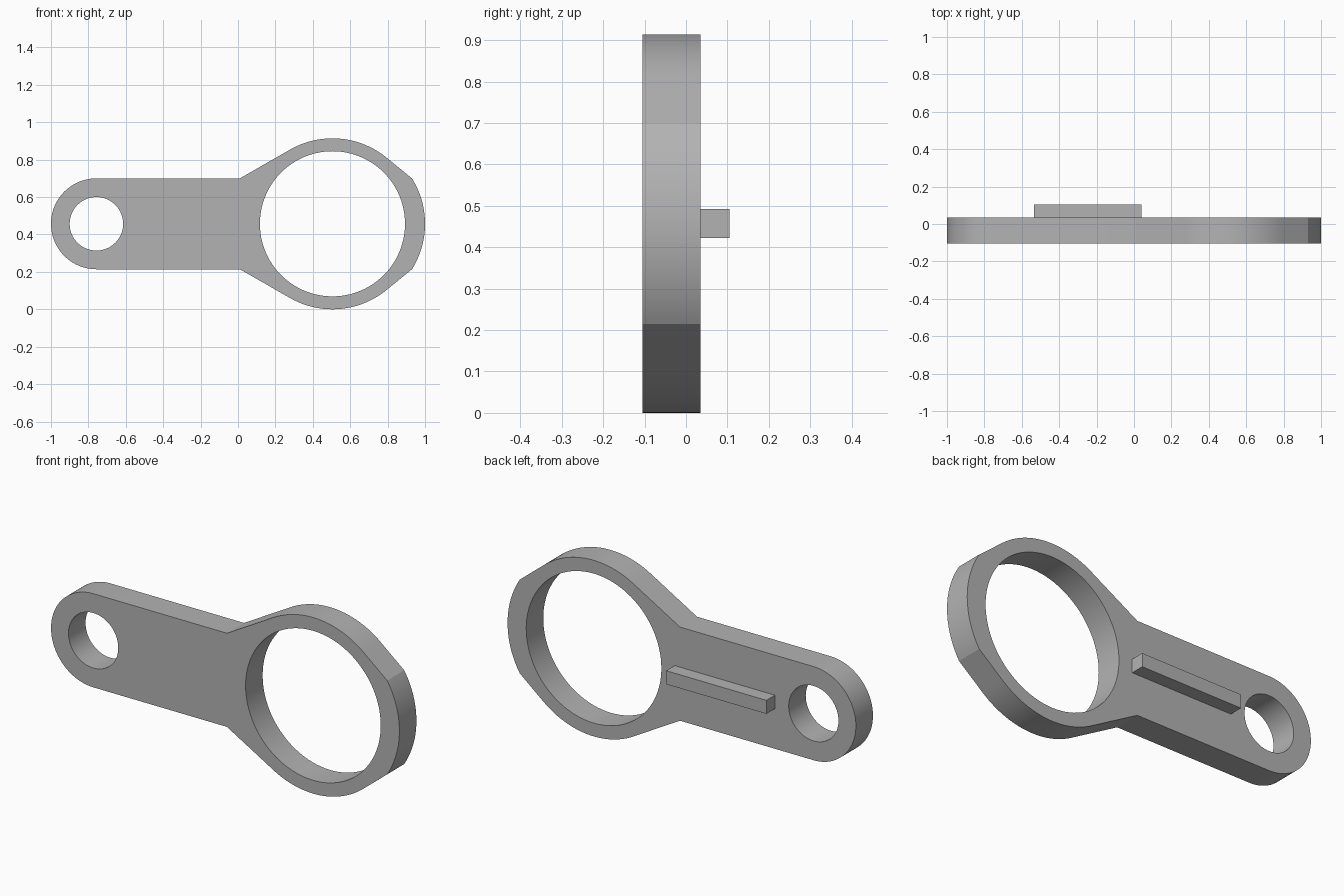
import bpy
import bmesh
from math import cos, sin, radians, hypot, atan2, acos, pi

cube = bpy.data.objects.get("Cube")
if cube:
    bpy.data.objects.remove(cube, do_unlink=True)

# One plain grey for the whole part
grey = bpy.data.materials.new("plain grey")
grey.use_nodes = True
colour = (0.45, 0.45, 0.45, 1)
grey.diffuse_color = colour
grey.node_tree.nodes["Principled BSDF"].inputs["Base Color"].default_value = colour

MID_Z = 0.457
FRONT, BACK, RIB_BACK = -0.105, 0.035, 0.105
EYE_X, EYE_R = -0.757, 0.243      # small end
RING_X, RING_R = 0.505, 0.457     # large end
NECK_X, TIP_X = 0.01, 0.93        # outline corners at arm height
NOSE_X = 1 - RING_R               # centre of the rounded nose


def arc(cx, r, start, end, n):
    """Points on an arc about (cx, 0), end included."""
    return [(cx + r * cos(start + (end - start) * i / n),
             r * sin(start + (end - start) * i / n)) for i in range(n + 1)]


def tangent_angle(x, side):
    """Ring angle where a line from (x, arm height) touches the ring."""
    dx = x - RING_X
    return atan2(EYE_R, dx) + side * acos(RING_R / hypot(dx, EYE_R))


def add_object(name, bm):
    bmesh.ops.recalc_face_normals(bm, faces=bm.faces)
    mesh = bpy.data.meshes.new(name)
    bm.to_mesh(mesh)
    bm.free()
    mesh.materials.append(grey)
    obj = bpy.data.objects.new(name, mesh)
    bpy.context.collection.objects.link(obj)
    return obj


def extruded(name, loops, y0, y1):
    """Fill closed x/z loops, holes included, and extrude them along y."""
    bm = bmesh.new()
    for loop in loops:
        verts = [bm.verts.new((x, y0, z + MID_Z)) for x, z in loop]
        for a, b in zip(verts, verts[1:] + verts[:1]):
            bm.edges.new((a, b))
    bmesh.ops.triangle_fill(bm, edges=bm.edges[:], use_beauty=True, normal=(0, -1, 0))
    result = bmesh.ops.extrude_face_region(bm, geom=bm.faces[:], use_keep_orig=True)
    moved = [v for v in result["geom"] if isinstance(v, bmesh.types.BMVert)]
    bmesh.ops.translate(bm, verts=moved, vec=(0, y1 - y0, 0))
    return add_object(name, bm)


# Upper half of the outline, from nose to small end, then mirrored
nose_end = atan2(EYE_R, TIP_X - NOSE_X)
upper = arc(NOSE_X, RING_R, 0, nose_end, 14)
upper[-1] = (TIP_X, EYE_R)
upper += arc(RING_X, RING_R, tangent_angle(TIP_X, 1), tangent_angle(NECK_X, -1), 24)
upper.append((NECK_X, EYE_R))
upper += arc(EYE_X, EYE_R, pi / 2, pi, 24)
outline = upper + [(x, -z) for x, z in reversed(upper[1:-1])]

# Plate with its two round holes
ring_hole = arc(RING_X, 0.388, 0, radians(360), 96)[:-1]
eye_hole = arc(EYE_X, 0.143, 0, radians(360), 64)[:-1]
plate = extruded("link_plate", [outline, ring_hole, eye_hole], FRONT, BACK)

# Rib on the back of the arm
rib = extruded("back_rib", [[(-0.535, -0.035), (0.04, -0.035), (0.04, 0.035), (-0.535, 0.035)]],
               BACK, RIB_BACK)

# Smooth the curved walls, keep the rims sharp
bpy.ops.object.select_all(action="DESELECT")
for obj in (plate, rib):
    obj.select_set(True)
bpy.context.view_layer.objects.active = plate
bpy.ops.object.shade_smooth_by_angle(angle=radians(15))
